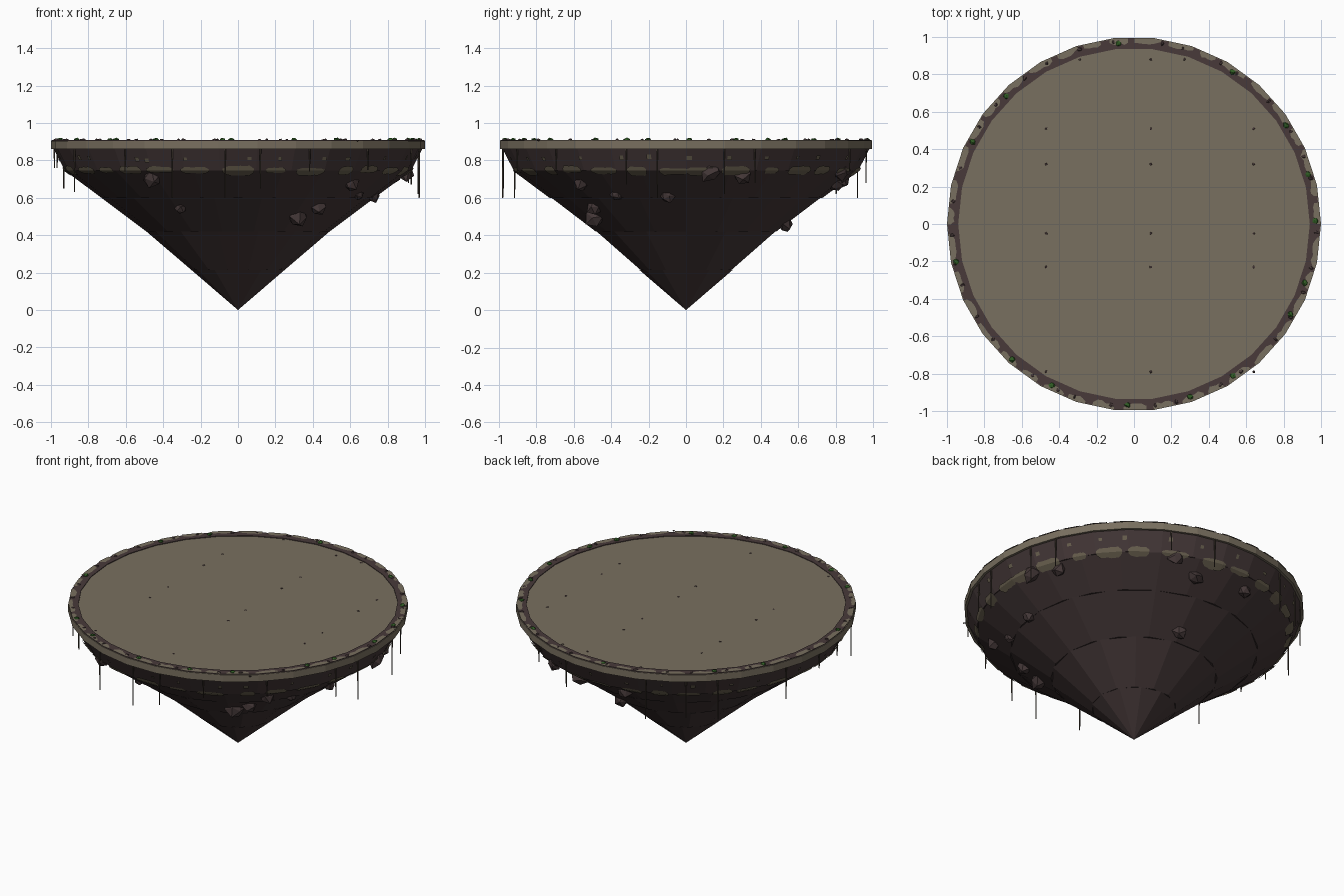
import bpy, bmesh, math, random
from mathutils import Vector, Matrix

random.seed(7)
cube = bpy.data.objects.get("Cube")
if cube:
    bpy.data.objects.remove(cube)


def material(name, rgb):
    m = bpy.data.materials.new(name)
    m.use_nodes = True
    m.diffuse_color = (*rgb, 1)
    m.node_tree.nodes["Principled BSDF"].inputs["Base Color"].default_value = (*rgb, 1)
    return m


PAVING = material("tan stone", (0.19, 0.16, 0.115))
PATCH = material("weathered tan", (0.145, 0.12, 0.08))
ROCK = material("dark rock", (0.058, 0.039, 0.039))
CURB = material("dark curb stone", (0.065, 0.042, 0.042))
VINE = material("vine brown", (0.06, 0.046, 0.034))
MOSS = material("moss green", (0.03, 0.11, 0.018))

SIDES = 30
TOP = 0.905
# Radius and height of each step of the cliff, from the tip up
PROFILE = [(0.0, 0.0), (0.25, 0.215), (0.49, 0.42), (0.73, 0.6), (0.925, 0.745), (0.985, 0.86)]


def finish(name, bm, mat):
    bmesh.ops.recalc_face_normals(bm, faces=bm.faces)
    mesh = bpy.data.meshes.new(name)
    bm.to_mesh(mesh)
    bm.free()
    mesh.materials.append(mat)
    obj = bpy.data.objects.new(name, mesh)
    bpy.context.collection.objects.link(obj)
    return obj


def frustum(name, r0, z0, r1, z1, sides, mat):
    bm = bmesh.new()
    turn = Matrix.Translation((0, 0, (z0 + z1) / 2))
    bmesh.ops.create_cone(bm, cap_ends=True, segments=sides, radius1=r0, radius2=r1,
                          depth=z1 - z0, matrix=turn)
    # Put a corner on the x axis
    first = max(bm.verts, key=lambda v: v.co.xy.length)
    angle = math.atan2(first.co.y, first.co.x)
    bmesh.ops.rotate(bm, verts=bm.verts, matrix=Matrix.Rotation(-angle, 3, "Z"))
    return finish(name, bm, mat)


def cliff_radius(z):
    for (r0, z0), (r1, z1) in zip(PROFILE, PROFILE[1:]):
        if z <= z1:
            return r0 + (r1 - r0) * (z - z0) / (z1 - z0)
    return PROFILE[-1][0]


def facet(deg):
    """Scale from corner radius to the flat side of the polygon."""
    step = 360 / SIDES
    off = deg % step - step / 2
    return math.cos(math.radians(step / 2)) / math.cos(math.radians(off))


def polar(r, deg, z):
    a = math.radians(deg)
    return Vector((r * math.cos(a), r * math.sin(a), z))


def add_lump(bm, centre, size, deg):
    """Irregular faceted stone, flattened along its outward axis."""
    new = bmesh.ops.create_icosphere(bm, subdivisions=1, radius=1)["verts"]
    spin = Matrix.Rotation(math.radians(deg), 3, "Z")
    tumble = Matrix.Rotation(random.uniform(0, 6), 3, "X")
    for v in new:
        p = tumble @ (v.co * random.uniform(0.75, 1.15))
        v.co = centre + spin @ Vector((p.x * size[0], p.y * size[1], p.z * size[2]))


# Cliff: stacked rings with fewer sides toward the tip
names = ["cliff_tip", "cliff_low", "cliff_middle", "cliff_high", "cliff_band"]
for name, sides, lo, hi in zip(names, [12, 14, 18, 24, SIDES], PROFILE, PROFILE[1:]):
    frustum(name, lo[0], lo[1], hi[0], hi[1], sides, ROCK)

# Paved platform
frustum("platform", 1.0, 0.86, 1.0, TOP, SIDES, PAVING)

# Dark curb set on the platform edge
bm = bmesh.new()
rows = []
for i in range(SIDES):
    d = i * 360 / SIDES
    rows.append([bm.verts.new(polar(r, d, z)) for r, z in
                 [(0.94, TOP - 0.01), (0.94, TOP + 0.004), (0.996, TOP + 0.004), (0.996, TOP - 0.01)]])
for a, b in zip(rows, rows[1:] + rows[:1]):
    for j in range(4):
        k = (j + 1) % 4
        bm.faces.new((a[j], b[j], b[k], a[k]))
finish("curb", bm, CURB)

# Worn tan slabs lying on the curb
bm = bmesh.new()
deg = 0
while deg < 358:
    width = random.uniform(5, 10)
    inner, outer = [], []
    for t in range(6):
        d = deg + width * t / 5
        ragged = random.uniform(0.962, 0.975) + (0.012 if t in (0, 5) else 0)
        inner.append(bm.verts.new(polar(ragged * facet(d), d, TOP + 0.007)))
        outer.append(bm.verts.new(polar(0.999 * facet(d), d, TOP + 0.007)))
    for t in range(5):
        bm.faces.new((inner[t], outer[t], outer[t + 1], inner[t + 1]))
    bmesh.ops.recalc_face_normals(bm, faces=bm.faces)
    deg += width + random.uniform(1.2, 3)
finish("curb_slabs", bm, PAVING)

# Small dark stones along the curb
bm = bmesh.new()
for i in range(34):
    d = i * 360 / 34 + random.uniform(-4, 4)
    add_lump(bm, polar(0.98 * facet(d), d, TOP + 0.002),
             (0.014, random.uniform(0.008, 0.018), 0.011), d)
finish("curb_stones", bm, CURB)

# Moss tufts on the curb
bm = bmesh.new()
for d in [1, 16, 33, 57, 95, 135, 153, 192, 228, 243, 268, 288, 303, 330, 341]:
    add_lump(bm, polar(0.972 * facet(d), d, TOP + 0.006), (0.018, 0.018, 0.01), d)
finish("moss_tufts", bm, MOSS)

# Tiny pebbles on the paving
bm = bmesh.new()
spots = [(x, y) for x in (-0.47, 0.09, 0.64) for y in (0.51, 0.32, -0.05, -0.23, -0.79)]
for x, y in spots + [(-0.29, 0.88), (0.09, 0.88), (0.27, 0.88)]:
    add_lump(bm, Vector((x, y, TOP)), (0.008, 0.008, 0.004), 0)
finish("pebbles", bm, CURB)


# Weathered patches wrapped over the ledge of the cliff
def skin(d, z):
    return polar((cliff_radius(z) + 0.008) * facet(d), d, z)


bm = bmesh.new()
ledge = PROFILE[4][1]
deg = 0
while deg < 352:
    width = random.uniform(5, 11)
    steps = 7
    rise, drop = random.uniform(0.015, 0.032), random.uniform(0.012, 0.032)
    columns = []
    for t in range(steps + 1):
        d = deg + width * t / steps
        end = 0.35 if t in (0, steps) else random.uniform(0.75, 1)
        columns.append([bm.verts.new(skin(d, z)) for z in
                        (ledge - drop * end, ledge, ledge + rise * end)])
    for a, b in zip(columns, columns[1:]):
        for j in range(2):
            bm.faces.new((a[j], b[j], b[j + 1], a[j + 1]))
    deg += width + random.uniform(1.5, 6)
# Small chips higher on the band
for i in range(28):
    d = i * 360 / 28 + random.uniform(-5, 5)
    z, h, w = random.uniform(0.80, 0.82), random.uniform(0.007, 0.012), random.uniform(0.5, 0.9)
    bm.faces.new([bm.verts.new(skin(d + sx * w, z + sz * h))
                  for sx, sz in ((-1, -1), (1, -1), (1, 1), (-1, 1))])
finish("weathered_patches", bm, PATCH)

# Boulders stuck in the cliff: direction, height, size
boulders = [(-122, 0.71, 0.058), (-118, 0.55, 0.035), (-57, 0.5, 0.062), (-49, 0.55, 0.05),
            (-43, 0.68, 0.052), (-8, 0.61, 0.045), (8, 0.74, 0.06), (20, 0.72, 0.048),
            (76, 0.68, 0.055), (80, 0.46, 0.05), (66, 0.74, 0.055), (100, 0.7, 0.045),
            (-30, 0.62, 0.04)]
bm = bmesh.new()
for d, z, s in boulders:
    add_lump(bm, polar(cliff_radius(z) * 0.985, d, z), (s * 0.85, s, s), d)
finish("boulders", bm, ROCK)

# Vines hanging from the platform: direction and lower end
vines = [(-9, 0.6), (-19, 0.67), (-45, 0.75), (-67, 0.74), (-83, 0.65), (-94, 0.6), (-111, 0.6),
         (-128, 0.74), (-153, 0.63), (-170, 0.76), (12, 0.62), (22, 0.68), (63, 0.74), (79, 0.68),
         (111, 0.6), (125, 0.62), (136, 0.6), (162, 0.65), (178, 0.76)]
bm = bmesh.new()
for d, low in vines:
    length = 0.87 - low
    bmesh.ops.create_cone(bm, cap_ends=True, segments=5, radius1=0.003, radius2=0.005, depth=length,
                          matrix=Matrix.Translation(polar(0.985 * facet(d), d, low + length / 2)))
finish("hanging_vines", bm, VINE)
